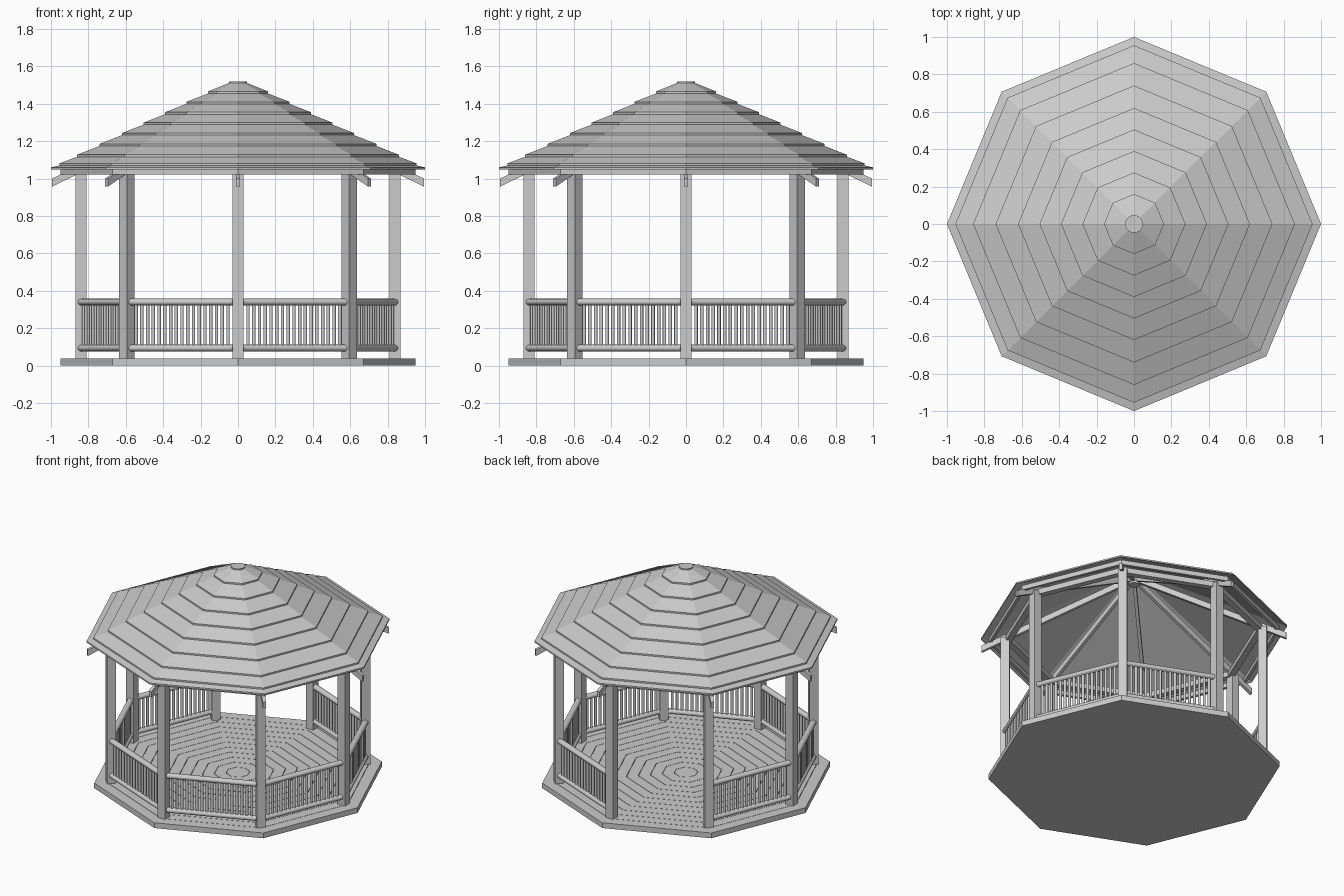
import bpy, bmesh, math
from mathutils import Vector, Matrix

if "Cube" in bpy.data.objects:
    bpy.data.objects.remove(bpy.data.objects["Cube"])

STEP = math.pi / 4


def finish(name, bm, smooth=False):
    bmesh.ops.recalc_face_normals(bm, faces=bm.faces)
    me = bpy.data.meshes.new(name)
    bm.to_mesh(me)
    bm.free()
    ob = bpy.data.objects.new(name, me)
    bpy.context.collection.objects.link(ob)
    if smooth:
        bpy.ops.object.select_all(action='DESELECT')
        ob.select_set(True)
        bpy.context.view_layer.objects.active = ob
        bpy.ops.object.shade_smooth_by_angle(angle=math.radians(50))
    return ob


def add_ring(bm, profile, n=8):
    """Sweep a closed (radius, z) profile around the z axis with n flat sides."""
    rings = []
    for k in range(n):
        a = 2 * math.pi * k / n
        rings.append([bm.verts.new((r * math.cos(a), r * math.sin(a), z)) for r, z in profile])
    m = len(profile)
    for k in range(n):
        p, q = rings[k], rings[(k + 1) % n]
        for j in range(m):
            bm.faces.new((p[j], q[j], q[(j + 1) % m], p[(j + 1) % m]))


def band(r0, r1, z0, z1):
    return [(r0, z0), (r1, z0), (r1, z1), (r0, z1)]


def add_prism(bm, radius, z0, z1, n):
    mat = Matrix.Translation((0, 0, (z0 + z1) / 2))
    bmesh.ops.create_cone(bm, cap_ends=True, segments=n, radius1=radius, radius2=radius,
                          depth=z1 - z0, matrix=mat)


def add_rod(bm, a, b, rx, ry, n):
    """Elliptical rod from a to b: rx is the level half width, ry the other one."""
    a, b = Vector(a), Vector(b)
    d = (b - a).normalized()
    side = Vector((1, 0, 0)) if abs(d.z) > 0.9 else d.cross(Vector((0, 0, 1))).normalized()
    up = side.cross(d)
    rot = Matrix((side * rx, up * ry, -d)).transposed().to_4x4()
    bmesh.ops.create_cone(bm, cap_ends=True, segments=n, radius1=1, radius2=1,
                          depth=(b - a).length, matrix=Matrix.Translation((a + b) / 2) @ rot)


def corner(k, r, z=0.0):
    return Vector((r * math.cos(k * STEP), r * math.sin(k * STEP), z))


# Deck: solid base, with concentric planks on top
bm = bmesh.new()
add_ring(bm, [(0.001, 0), (0.95, 0), (0.95, 0.033), (0.001, 0.033)])
finish("deck_base", bm)
bm = bmesh.new()
N = 12
for i in range(N):
    w = 0.95 / N
    add_ring(bm, band(max(i * w, 0.001), (i + 1) * w - (0.003 if i < N - 1 else 0), 0.033, 0.038))
finish("deck_planks", bm)

# Posts: square, turned to face outward
for k in range(8):
    bm = bmesh.new()
    mat = (Matrix.Translation(corner(k, 0.84, 0.54)) @ Matrix.Rotation(k * STEP, 4, 'Z')
           @ Matrix.Diagonal((0.058, 0.058, 1.01, 1)))
    bmesh.ops.create_cube(bm, size=1, matrix=mat)
    finish("post_%d" % k, bm)

# Railings in seven bays; the back left bay is the entrance
for k in range(8):
    if k == 2:
        continue
    p, q = corner(k, 0.846), corner(k + 1, 0.846)
    d = (q - p).normalized()
    p, q = p + d * 0.025, q - d * 0.025
    bm = bmesh.new()
    for z in (0.094, 0.34):
        up = Vector((0, 0, z))
        add_rod(bm, p + up, q + up, 0.021, 0.018, 16)
    finish("rails_%d" % k, bm, True)
    bm = bmesh.new()
    count = 17
    for i in range(count):
        c = p.lerp(q, (i + 1) / (count + 1))
        add_rod(bm, c + Vector((0, 0, 0.1)), c + Vector((0, 0, 0.335)), 0.0095, 0.0095, 10)
    finish("balusters_%d" % k, bm, True)

# Beam ring on the posts and fascia ring under the eaves
bm = bmesh.new()
add_ring(bm, band(0.80, 0.845, 1.022, 1.06))
finish("post_beam", bm)
bm = bmesh.new()
add_ring(bm, band(0.93, 0.95, 1.022, 1.055))
finish("eaves_fascia", bm)

# Rafters: sloping boards from the hub to past the eaves
SLOPE = 0.484
for k in range(8):
    bm = bmesh.new()
    pts = [(0.01, 1.435), (0.995, 0.957), (0.995, 1.0), (0.01, 1.478)]
    rot = Matrix.Rotation(k * STEP, 4, 'Z')
    sides = [[bm.verts.new(rot @ Vector((r, s, z))) for r, z in pts] for s in (-0.011, 0.011)]
    bm.faces.new(sides[0])
    bm.faces.new(sides[1])
    for j in range(4):
        n = (j + 1) % 4
        bm.faces.new((sides[0][j], sides[0][n], sides[1][n], sides[1][j]))
    finish("rafter_%d" % k, bm)
bm = bmesh.new()
add_prism(bm, 0.035, 1.41, 1.50, 16)
finish("rafter_hub", bm, True)


# Roof: overlapping courses with small drip lips
def roof_z(r):
    return 1.055 + SLOPE * (1 - r)


courses = [1.0, 0.955, 0.86, 0.74, 0.62, 0.505, 0.39, 0.275, 0.16]
profile = []
for r in courses:
    profile += [(r, roof_z(r) - 0.006), (r, roof_z(r) + 0.005)]
profile += [(0.03, roof_z(0.03) - 0.006), (0.03, roof_z(0.03) - 0.022)]
bm = bmesh.new()
add_ring(bm, profile)
finish("roof", bm)

# Round cap at the peak
bm = bmesh.new()
add_prism(bm, 0.047, 1.495, 1.52, 24)
finish("roof_cap", bm, True)
